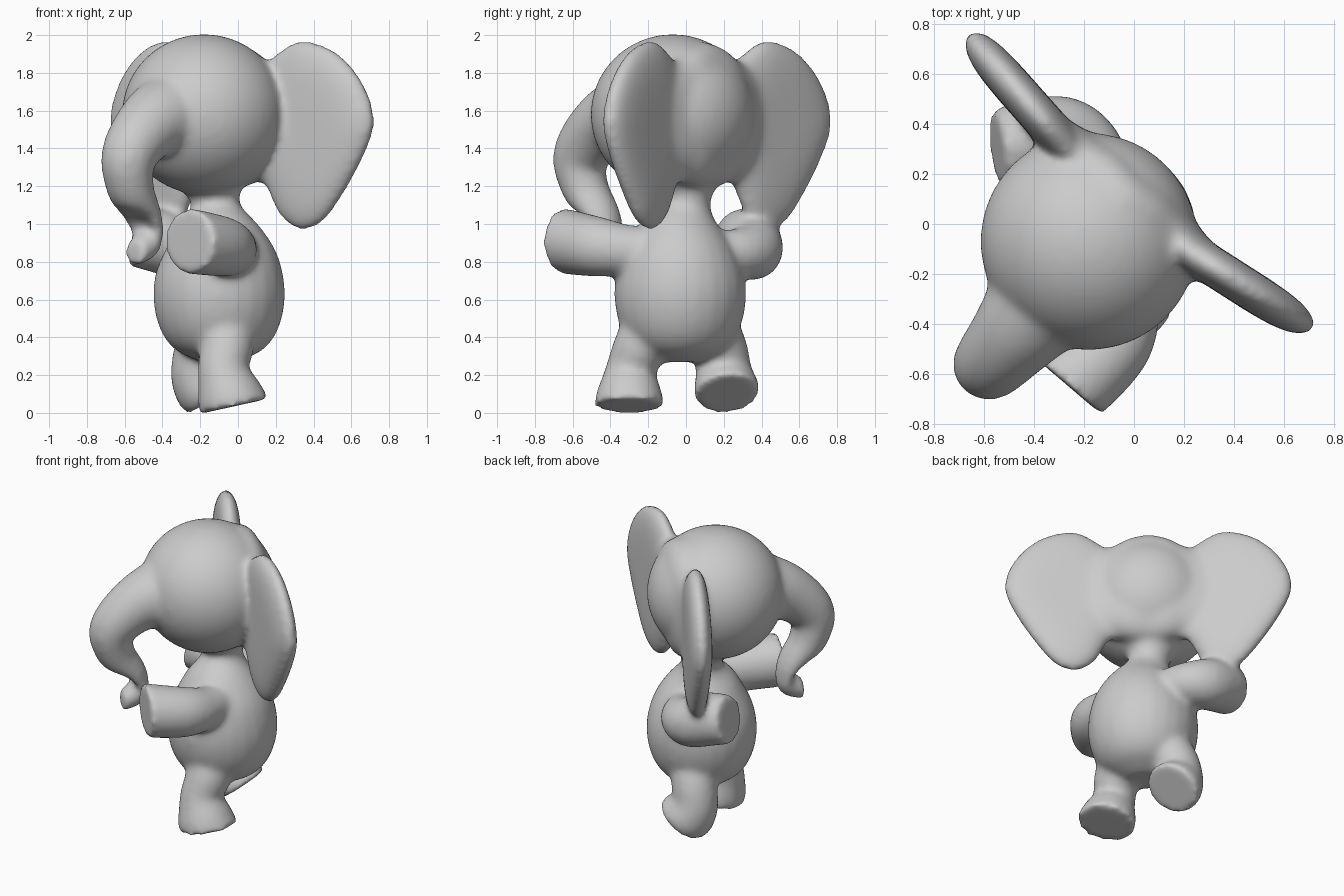
import bpy, bmesh, math
from mathutils import Vector

if "Cube" in bpy.data.objects:
    bpy.data.objects.remove(bpy.data.objects["Cube"])

grey = bpy.data.materials.new("Plain grey")
grey.use_nodes = True
grey.diffuse_color = (0.6, 0.6, 0.6, 1)
grey.node_tree.nodes["Principled BSDF"].inputs["Base Color"].default_value = (0.6, 0.6, 0.6, 1)

# Facing direction and its left-hand side
FORWARD = Vector((-0.65, -0.76, 0))
LEFT = Vector((0.76, -0.65, 0))
HEAD = Vector((-0.18, -0.07, 1.58))


def spline(pts, steps=8, closed=False):
    """Catmull-Rom through points of any dimension."""
    pts = [Vector(p) for p in pts]
    n = len(pts)
    out = []
    for i in range(n if closed else n - 1):
        if closed:
            a, b, c, d = (pts[(i + k) % n] for k in (-1, 0, 1, 2))
        else:
            a, b, c, d = (pts[min(max(i + k, 0), n - 1)] for k in (-1, 0, 1, 2))
        for k in range(steps):
            t = k / steps
            out.append(0.5 * (2 * b + (c - a) * t + (2 * a - 5 * b + 4 * c - d) * t ** 2
                              + (3 * b - a - 3 * c + d) * t ** 3))
    return out if closed else out + [pts[-1]]


def loft(name, rings):
    """Closed mesh through a list of rings with equal point counts."""
    bm = bmesh.new()
    loops = [[bm.verts.new(p) for p in ring] for ring in rings]
    n = len(loops[0])
    for lo, hi in zip(loops, loops[1:]):
        for i in range(n):
            j = (i + 1) % n
            bm.faces.new((lo[i], lo[j], hi[j], hi[i]))
    bm.faces.new(loops[0][::-1])
    bm.faces.new(loops[-1])
    bmesh.ops.recalc_face_normals(bm, faces=bm.faces)
    mesh = bpy.data.meshes.new(name)
    bm.to_mesh(mesh)
    bm.free()
    obj = bpy.data.objects.new(name, mesh)
    bpy.context.collection.objects.link(obj)
    return obj


def tube(name, path, end=None, sides=24):
    """Round limb along (x, y, z, radius) points; end is the flat end's normal."""
    pts = spline(path)
    centres = [p.to_3d() for p in pts]
    rings = []
    u = None
    for i, p in enumerate(pts):
        axis = (centres[min(i + 1, len(pts) - 1)] - centres[max(i - 1, 0)]).normalized()
        if end:
            axis = axis.lerp(Vector(end).normalized(), (i / (len(pts) - 1)) ** 2).normalized()
        if u is None:
            u = axis.orthogonal()
        u = (u - axis * u.dot(axis)).normalized()
        v = axis.cross(u)
        rings.append([centres[i] + p[3] * (u * math.cos(a) + v * math.sin(a))
                      for a in (math.tau * k / sides for k in range(sides))])
    return loft(name, rings)


def ear(name, side):
    """Flat rounded fan, swept slightly backwards."""
    outline = spline([(.15, 1.8), (.25, 1.86), (.45, 1.97), (.67, 1.915), (.84, 1.75), (.91, 1.54),
                      (.83, 1.33), (.66, 1.08), (.56, .99), (.45, .97), (.34, 1.04), (.25, 1.2),
                      (.15, 1.28)], 6, True)
    mid = Vector((.5, 1.5))
    rings = []
    for k in range(-8, 9):
        a = k / 8 * math.radians(84)
        ring = []
        for p in outline:
            q = mid + (p - mid) * math.cos(a) ** 0.45
            depth = -0.185 - 0.14 * q.x + 0.08 * math.sin(a)
            pos = HEAD + LEFT * side * q.x + FORWARD * depth
            ring.append((pos.x, pos.y, q.y))
        rings.append(ring)
    return loft(name, rings)


def ear_bridge():
    """Broad band through the back of the head that flares into both ears."""
    half = [(0, .17, .385), (.12, .165, .365), (.22, .135, .32), (.31, .105, .3), (.42, .075, .29)]
    profile = spline([(-l, t, h) for l, t, h in half[:0:-1]] + half)
    rings = []
    for lat, thick, high in profile:
        centre = HEAD + LEFT * lat + FORWARD * (-0.2 - 0.08 * abs(lat))
        ring = []
        for k in range(32):
            c, s = math.cos(math.tau * k / 32), math.sin(math.tau * k / 32)
            ring.append(centre + FORWARD * math.copysign(abs(c) ** 0.85, c) * thick
                        + Vector((0, 0, math.copysign(abs(s) ** 0.85, s) * high - 0.1 * abs(lat))))
        rings.append(ring)
    return loft("ear_bridge", rings)


# Head
bpy.ops.mesh.primitive_uv_sphere_add(segments=48, ring_count=24, radius=1, location=HEAD)
head = bpy.context.object
head.name = "head"
head.scale = (0.435, 0.435, 0.425)

parts = [head, ear("left_ear", 1), ear("right_ear", -1), ear_bridge()]

# Trunk with a curled tip
parts.append(tube("trunk", [(-.3, -.22, 1.58, .27), (-.455, -.415, 1.53, .19), (-.575, -.555, 1.37, .15),
                            (-.575, -.54, 1.2, .13), (-.51, -.45, 1.03, .118),
                            (-.485, -.42, .91, .092), (-.55, -.5, .845, .07)], FORWARD))

# Pear-shaped body and neck
parts.append(tube("torso", [(-.1, -.03, .27, .1), (-.1, -.03, .34, .24), (-.1, -.03, .46, .32),
                            (-.1, -.03, .63, .35), (-.1, -.03, .8, .32), (-.11, -.02, .96, .235),
                            (-.12, 0, 1.1, .13), (-.13, 0, 1.2, .17)]))

# Arms bent forward with flat ends
parts.append(tube("left_arm", [(-.04, -.12, .86, .13), (-.03, -.3, .86, .135), (-.08, -.47, .88, .16),
                               (-.262, -.65, .91, .175)], FORWARD))
parts.append(tube("right_arm", [(-.1, .12, .86, .1), (-.16, .28, .85, .13), (-.27, .35, .86, .16),
                                (-.42, .33, .91, .17), (-.55, .3, .93, .155)], (-1, -.1, .2)))

# Legs in mid-step, feet pushed back
parts.append(tube("left_leg", [(-.07, -.15, .5, .16), (-.06, -.24, .35, .145), (-.08, -.29, .23, .135),
                               (-.05, -.3, .12, .17), (-.02, -.3, .035, .19)], (.22, 0, -1)))
parts.append(tube("right_leg", [(-.12, .1, .5, .16), (-.19, .18, .34, .145), (-.21, .2, .22, .15),
                                (-.18, .21, .15, .17), (-.125, .22, .1, .175)], (.6, .1, -.8)))

# Fuse the parts into one soft skin
bpy.ops.object.select_all(action="DESELECT")
for p in parts:
    p.select_set(True)
bpy.context.view_layer.objects.active = parts[0]
bpy.ops.object.join()
skin = bpy.context.object
skin.name = "elephant_body"
bpy.ops.object.transform_apply(location=True, rotation=True, scale=True)
skin.data.materials.clear()
skin.data.materials.append(grey)
remesh = skin.modifiers.new("Fuse", "REMESH")
remesh.mode = "VOXEL"
remesh.voxel_size = 0.018
soften = skin.modifiers.new("Soften", "SMOOTH")
soften.factor = 0.5
soften.iterations = 18
for m in ("Fuse", "Soften"):
    bpy.ops.object.modifier_apply(modifier=m)
bpy.ops.object.shade_smooth()
